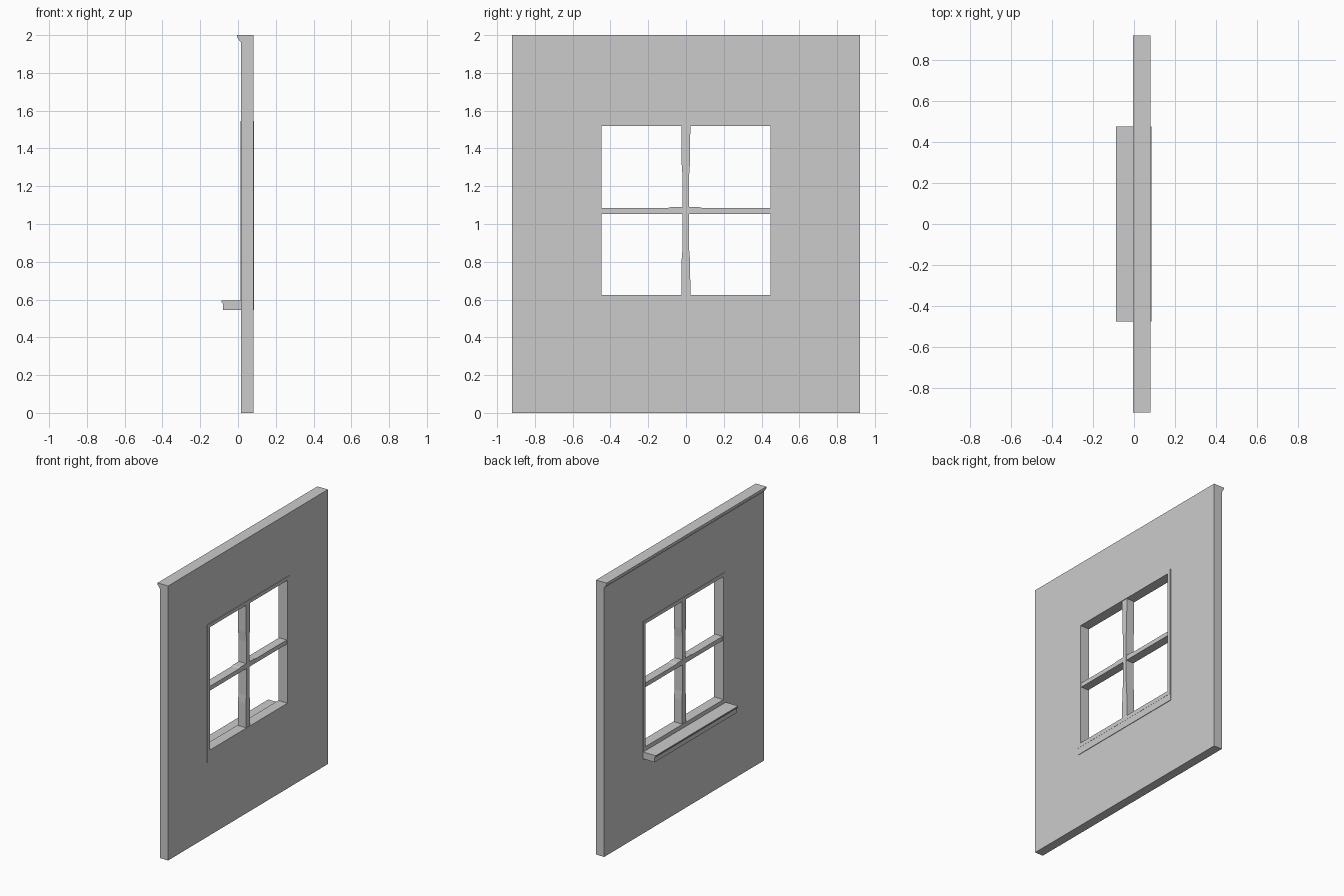
import bpy, bmesh

if "Cube" in bpy.data.objects:
    bpy.data.objects.remove(bpy.data.objects["Cube"])


def finish(name, bm):
    bmesh.ops.recalc_face_normals(bm, faces=bm.faces)
    me = bpy.data.meshes.new(name)
    bm.to_mesh(me)
    bm.free()
    ob = bpy.data.objects.new(name, me)
    bpy.context.collection.objects.link(ob)
    return ob


def prism(name, points, offset):
    """Extrude a closed outline of 3D points along an offset."""
    bm = bmesh.new()
    face = bm.faces.new([bm.verts.new(p) for p in points])
    ext = bmesh.ops.extrude_face_region(bm, geom=[face], use_keep_orig=True)
    verts = [v for v in ext["geom"] if isinstance(v, bmesh.types.BMVert)]
    bmesh.ops.translate(bm, vec=offset, verts=verts)
    return finish(name, bm)


def ring(name, outer, inner, x0, x1):
    """Rectangular slab with a rectangular hole; rects are (half_width, z0, z1)."""
    bm = bmesh.new()

    def loop(rect, x):
        w, z0, z1 = rect
        return [bm.verts.new((x, y, z)) for y, z in ((-w, z0), (w, z0), (w, z1), (-w, z1))]

    loops = [loop(outer, x0), loop(outer, x1), loop(inner, x1), loop(inner, x0)]
    for a, b in zip(loops, loops[1:] + loops[:1]):
        for i in range(4):
            j = (i + 1) % 4
            bm.faces.new((a[i], a[j], b[j], b[i]))
    return finish(name, bm)


# Wall panel and the window frame set into it
ring("wall", (0.92, 0, 2.0), (0.46, 0.60, 1.53), 0.015, 0.081)
ring("window_frame", (0.475, 0.595, 1.545), (0.447, 0.625, 1.52), 0.012, 0.086)

# Vertical glazing bar, worn thinner toward the middle
edge = [(0.023, 0.61), (0.022, 0.80), (0.017, 0.86), (0.016, 1.05),
        (0.016, 1.25), (0.021, 1.32), (0.023, 1.53)]
outline = [(0.017, y, z) for y, z in edge] + [(0.017, -y - 0.002, z) for y, z in reversed(edge)]
prism("vertical_bar", outline, (0.064, 0, 0))

# Horizontal glazing bar, slightly raised at the crossing
bar = [(-0.46, 1.053), (0.46, 1.053), (0.46, 1.084), (0.09, 1.084),
       (0.07, 1.089), (-0.08, 1.089), (-0.10, 1.084), (-0.46, 1.084)]
prism("horizontal_bar", [(0.018, y, z) for y, z in bar], (0.062, 0, 0))

# Window sill with a small front lip
sill = [(0.085, 0.545), (-0.080, 0.545), (-0.080, 0.578),
        (-0.088, 0.588), (-0.088, 0.595), (0.085, 0.595)]
prism("window_sill", [(x, -0.475, z) for x, z in sill], (0, 0.95, 0))

# Cornice strip along the top edge
cornice = [(0.02, 1.963), (0.012, 1.965), (0.005, 1.975),
           (-0.004, 1.988), (-0.004, 2.0), (0.02, 2.0)]
prism("cornice", [(x, -0.92, z) for x, z in cornice], (0, 1.84, 0))
